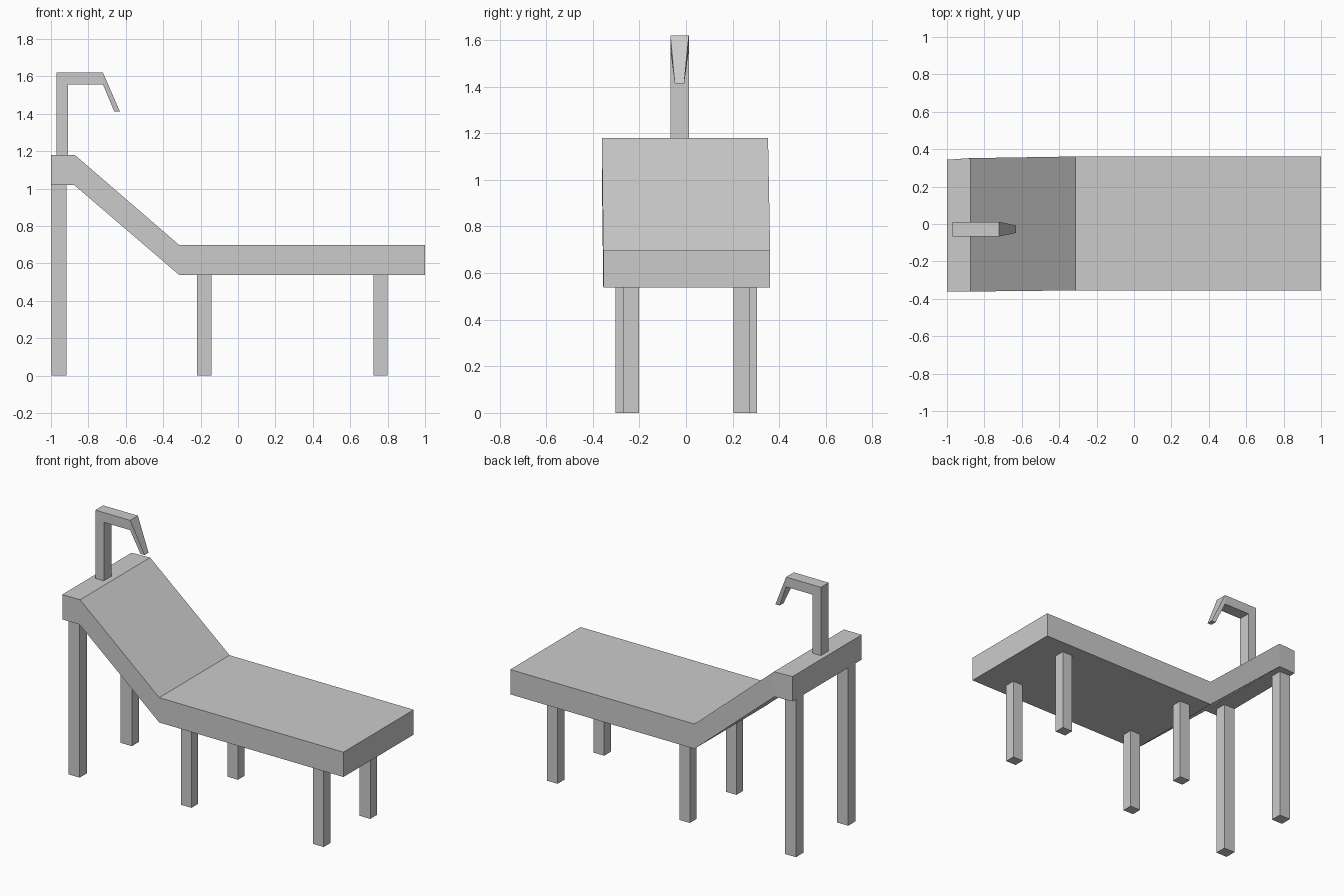
import bpy, bmesh

if "Cube" in bpy.data.objects:
    bpy.data.objects.remove(bpy.data.objects["Cube"])


def loft(name, sections):
    """Bridge quad sections: (upper xz, lower xz, y min, y max)."""
    bm = bmesh.new()
    rings = []
    for (ux, uz), (lx, lz), y0, y1 in sections:
        rings.append([bm.verts.new(p) for p in
                      ((ux, y0, uz), (ux, y1, uz), (lx, y1, lz), (lx, y0, lz))])
    for a, b in zip(rings, rings[1:]):
        for i in range(4):
            j = (i + 1) % 4
            bm.faces.new((a[i], a[j], b[j], b[i]))
    bm.faces.new(rings[0])
    bm.faces.new(rings[-1][::-1])
    bmesh.ops.recalc_face_normals(bm, faces=bm.faces)
    mesh = bpy.data.meshes.new(name)
    bm.to_mesh(mesh)
    bm.free()
    obj = bpy.data.objects.new(name, mesh)
    bpy.context.collection.objects.link(obj)
    return obj


def box(name, x0, x1, y0, y1, z0, z1):
    return loft(name, [((x0, z1), (x0, z0), y0, y1), ((x1, z1), (x1, z0), y0, y1)])


# Bed slab: head ledge, sloped backrest, flat seat
loft("bed", [
    ((-1.0, 1.18), (-1.0, 1.02), -0.361, 0.344),
    ((-0.873, 1.18), (-0.877, 1.02), -0.361, 0.352),
    ((-0.313, 0.697), (-0.313, 0.537), -0.355, 0.361),
    ((1.0, 0.697), (1.0, 0.537), -0.355, 0.361),
])

# Three pairs of legs; the tall head pair stands slightly wider
for name, x0, x1, inner, outer, top in (
        ("head_leg", -0.997, -0.917, 0.227, 0.302, 1.02),
        ("middle_leg", -0.218, -0.143, 0.202, 0.270, 0.537),
        ("foot_leg", 0.725, 0.80, 0.202, 0.270, 0.537)):
    box(name + "_right", x0, x1, -outer, -inner, 0, top)
    box(name + "_left", x0, x1, inner + 0.002, outer + 0.002, 0, top)

# Bent lamp arm: post, horizontal arm, tapering drooping tip
loft("lamp_arm", [
    ((-0.97, 1.18), (-0.91, 1.18), -0.067, 0.012),
    ((-0.97, 1.62), (-0.91, 1.557), -0.067, 0.012),
    ((-0.722, 1.62), (-0.722, 1.557), -0.067, 0.012),
    ((-0.632, 1.413), (-0.662, 1.413), -0.048, -0.008),
])
